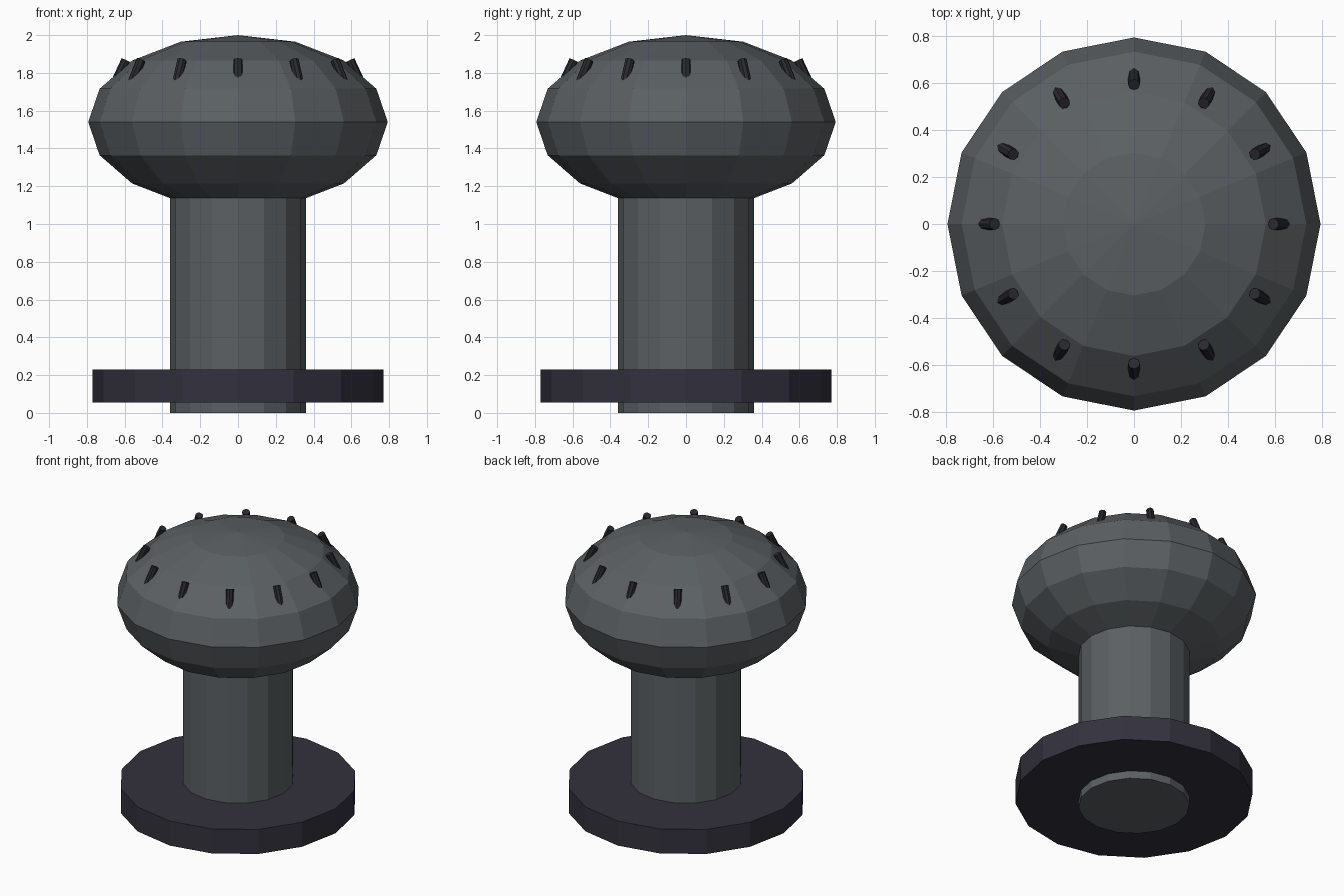
import bpy
from math import cos, sin, pi, radians
from mathutils import Matrix, Vector

default = bpy.data.objects.get("Cube")
if default:
    bpy.data.objects.remove(default, do_unlink=True)

SIDES = 16


def material(name, colour):
    mat = bpy.data.materials.new(name)
    mat.use_nodes = True
    mat.diffuse_color = (*colour, 1)
    mat.node_tree.nodes["Principled BSDF"].inputs["Base Color"].default_value = (*colour, 1)
    return mat


iron = material("grey iron", (0.105, 0.117, 0.125))
dark = material("dark violet steel", (0.033, 0.031, 0.047))
black = material("stud black", (0.022, 0.022, 0.028))


def finish(name, mat):
    obj = bpy.context.object
    obj.name = name
    obj.data.materials.append(mat)
    bpy.ops.object.shade_flat()
    return obj


def cylinder(name, radius, bottom, top, mat):
    # 16-sided upright cylinder with a corner on each axis
    bpy.ops.mesh.primitive_cylinder_add(
        vertices=SIDES, radius=radius, depth=top - bottom,
        location=(0, 0, (bottom + top) / 2))
    return finish(name, mat)


# Column and base flange
cylinder("column", 0.36, 0, 1.3, iron)
cylinder("base_flange", 0.77, 0.055, 0.23, dark)

# Flattened faceted head
bpy.ops.mesh.primitive_uv_sphere_add(
    segments=SIDES, ring_count=8, radius=1, location=(0, 0, 1.54))
head = finish("head", iron)
head.scale = (0.793, 0.793, 0.46)

# Ring of studs, leaning inward at the top
STUDS = 12
LENGTH = 0.14
LEAN = radians(25)
for i in range(STUDS):
    angle = 2 * pi * i / STUDS
    axis = Vector((-sin(LEAN), 0, cos(LEAN)))
    centre = Vector((0.593, 0, 1.868)) - axis * LENGTH / 2
    bpy.ops.mesh.primitive_cylinder_add(vertices=8, radius=0.025, depth=LENGTH)
    stud = finish(f"stud_{i + 1}", black)
    stud.matrix_world = (Matrix.Rotation(angle, 4, "Z")
                         @ Matrix.Translation(centre)
                         @ Matrix.Rotation(-LEAN, 4, "Y"))
